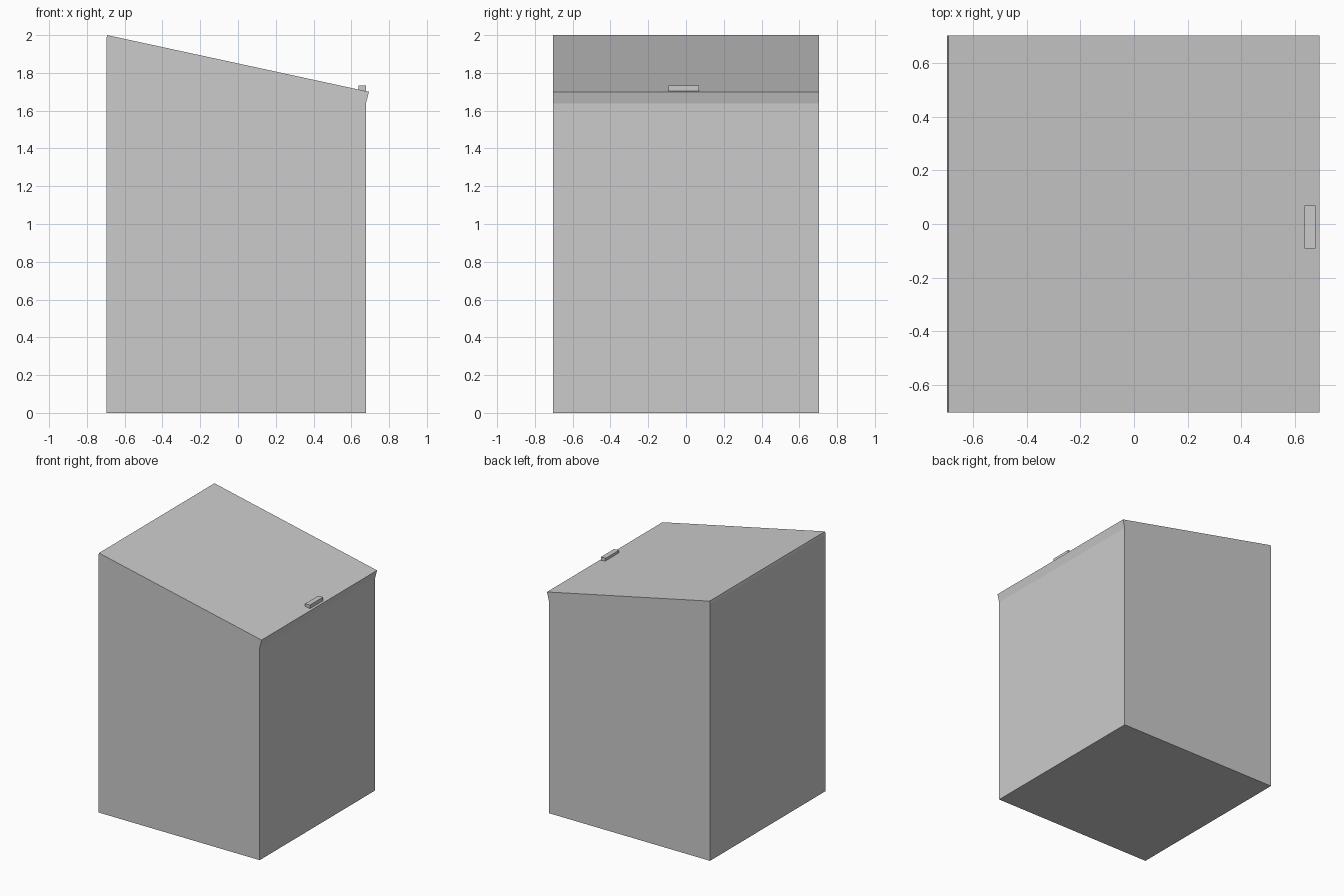
import bpy, bmesh

if "Cube" in bpy.data.objects:
    bpy.data.objects.remove(bpy.data.objects["Cube"])

HALF_DEPTH = 0.703


def prism(name, profile, y0, y1):
    """Extrude an (x, z) profile along y into a closed solid."""
    bm = bmesh.new()
    face = bm.faces.new([bm.verts.new((x, y0, z)) for x, z in profile])
    ext = bmesh.ops.extrude_face_region(bm, geom=[face])
    verts = [g for g in ext["geom"] if isinstance(g, bmesh.types.BMVert)]
    bmesh.ops.translate(bm, verts=verts, vec=(0, y1 - y0, 0))
    bmesh.ops.recalc_face_normals(bm, faces=bm.faces)
    mesh = bpy.data.meshes.new(name)
    bm.to_mesh(mesh)
    bm.free()
    obj = bpy.data.objects.new(name, mesh)
    bpy.context.collection.objects.link(obj)
    return obj


# Bin body with a sloping top
prism("body", [(-0.697, 0), (0.677, 0), (0.677, 1.637), (-0.697, 1.935)],
      -HALF_DEPTH, HALF_DEPTH)

# Tilted lid slab, overhanging slightly on the low side
prism("lid", [(-0.697, 1.935), (0.677, 1.637), (0.693, 1.70),
              (-0.693, 2.0), (-0.697, 1.98)],
      -HALF_DEPTH, HALF_DEPTH)

# Small handle near the low edge, sunk a little into the lid
prism("lid_handle", [(0.637, 1.69), (0.677, 1.69), (0.677, 1.732), (0.637, 1.732)],
      -0.092, 0.069)
